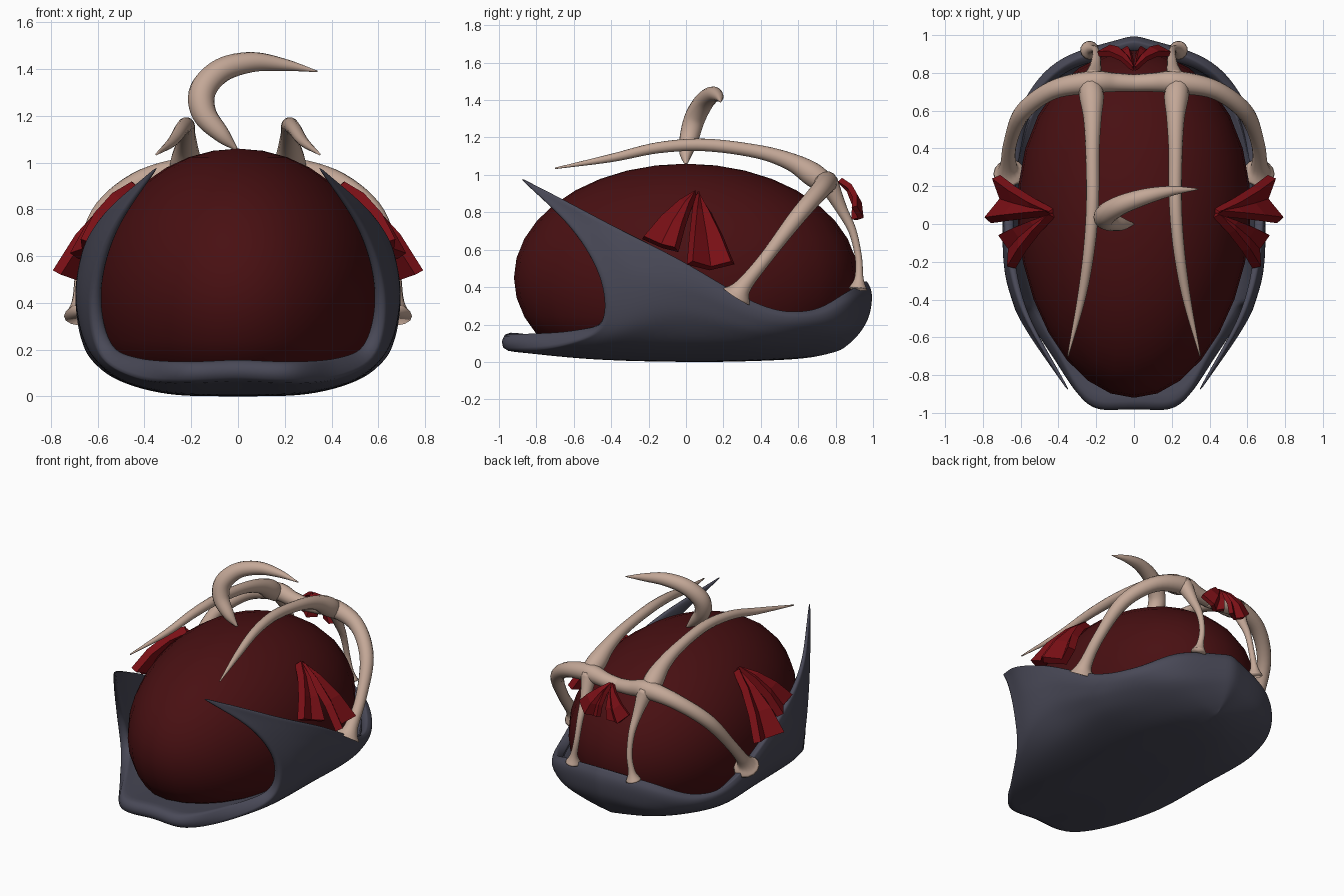
import bpy, bmesh, math
from mathutils import Vector

if "Cube" in bpy.data.objects:
    bpy.data.objects.remove(bpy.data.objects["Cube"])


def material(name, rgb):
    m = bpy.data.materials.new(name)
    m.diffuse_color = (*rgb, 1)
    m.use_nodes = True
    m.node_tree.nodes["Principled BSDF"].inputs["Base Color"].default_value = m.diffuse_color
    return m


SLATE = material("slate", (0.066, 0.066, 0.095))
MAROON = material("dark maroon", (0.065, 0.005, 0.006))
RED = material("red", (0.2, 0.005, 0.008))
BONE = material("bone", (0.55, 0.39, 0.31))


def catmull(pts, n):
    """Smooth curve through points of any dimension."""
    ext = [[2 * a - b for a, b in zip(pts[0], pts[1])], *pts,
           [2 * a - b for a, b in zip(pts[-1], pts[-2])]]
    out = []
    for k in range(1, len(ext) - 2):
        for i in range(n):
            t = i / n
            out.append([0.5 * (2 * b + (c - a) * t + (2 * a - 5 * b + 4 * c - d) * t * t
                               + (3 * b - a - 3 * c + d) * t ** 3)
                        for a, b, c, d in zip(*ext[k - 1:k + 3])])
    return out + [list(pts[-1])]


def mesh_object(name, verts, faces, mat, smooth=True):
    me = bpy.data.meshes.new(name)
    me.from_pydata([tuple(v) for v in verts], [], faces)
    me.materials.append(mat)
    for p in me.polygons:
        p.use_smooth = smooth
    ob = bpy.data.objects.new(name, me)
    bpy.context.collection.objects.link(ob)
    return ob


def grid_faces(rows, cols):
    return [(j * cols + i, (j + 1) * cols + i, (j + 1) * cols + i + 1, j * cols + i + 1)
            for j in range(rows - 1) for i in range(cols - 1)]


def mirror(ob):
    m = ob.modifiers.new("mirror", 'MIRROR')
    m.merge_threshold = 0.002


# hull: sections from the keel out to the rim, front edge first
stations = [
    [(0, -.99, .07), (.24, -.97, .06), (.43, -.72, .08), (.59, -.47, .18),
     (.63, -.46, .43), (.54, -.62, .72), (.335, -.91, 1.0)],
    [(0, -.5, .015), (.28, -.5, .02), (.5, -.42, .075), (.64, -.27, .2),
     (.685, -.25, .42), (.655, -.34, .6), (.59, -.47, .77)],
    [(0, 0, .0), (.3, 0, .01), (.53, 0, .08), (.65, 0, .22),
     (.69, 0, .36), (.695, -.02, .46), (.68, -.05, .56)],
    [(0, .38, .005), (.28, .38, .015), (.5, .38, .07), (.61, .39, .14),
     (.655, .4, .21), (.665, .4, .27), (.65, .4, .31)],
    [(0, .64, .02), (.2, .65, .035), (.36, .67, .08), (.48, .69, .14),
     (.55, .69, .2), (.565, .68, .25), (.54, .66, .28)],
    [(0, .79, .05), (.12, .81, .075), (.23, .84, .12), (.32, .87, .18),
     (.365, .88, .26), (.365, .88, .33), (.33, .86, .38)],
]
stern = [(.84, .07), (.9, .12), (.95, .18), (.985, .25), (1.0, .33), (.995, .39), (.97, .44)]
stations.append([(0, y, z) for y, z in stern])
sections = [catmull(s, 4) for s in stations]
columns = [catmull(list(c), 6) for c in zip(*sections)]
cols, rows = len(columns), len(columns[0])
verts = [columns[i][j] for j in range(rows) for i in range(cols)]
for k, v in enumerate(verts):
    if k % cols == 0 or k // cols == rows - 1:
        v[0] = 0
hull = mesh_object("hull", verts, grid_faces(rows, cols), SLATE)
group = hull.vertex_groups.new(name="thickness")
for k in range(len(verts)):
    s, t = (k % cols) / (cols - 1), (k // cols) / (rows - 1)
    rim = 0.12 + 0.5 * min(1, t * 2)
    f = max(0, (s - 0.3) / 0.7)
    group.add([k], 1 - (1 - rim) * f, 'REPLACE')
mirror(hull)
sol = hull.modifiers.new("wall", 'SOLIDIFY')
sol.thickness, sol.offset = 0.095, -1
sol.vertex_group = "thickness"
hull.modifiers.new("round", 'SUBSURF').levels = 1
hull.modifiers["round"].render_levels = 1

# egg-shaped body resting in the hull
bm = bmesh.new()
bmesh.ops.create_uvsphere(bm, u_segments=28, v_segments=18, radius=1)
for v in bm.verts:
    y = v.co.y * 0.92
    v.co = (v.co.x * 0.615 * (1 + 0.1 * y), y, max(0.1, 0.45 + v.co.z * 0.61))
me = bpy.data.meshes.new("egg_body")
bm.to_mesh(me)
bm.free()
me.materials.append(MAROON)
for p in me.polygons:
    p.use_smooth = True
bpy.context.collection.objects.link(bpy.data.objects.new("egg_body", me))


def tube(name, pts, mirrored=True):
    """Tapered round tube; each point is x, y, z, radius."""
    ring, path = 14, catmull(pts, 6)
    P = [Vector(p[:3]) for p in path]
    verts, side = [], None
    for k, p in enumerate(P):
        d = (P[min(k + 1, len(P) - 1)] - P[max(k - 1, 0)]).normalized()
        if side is None:
            side = d.orthogonal()
        side = (side - d * side.dot(d)).normalized()
        up = d.cross(side)
        r = max(path[k][3], 0.003)
        for i in range(ring):
            a = 2 * math.pi * i / ring
            verts.append(p + side * math.cos(a) * r + up * math.sin(a) * r)
    faces = [(k * ring + i, k * ring + (i + 1) % ring, (k + 1) * ring + (i + 1) % ring,
              (k + 1) * ring + i) for k in range(len(P) - 1) for i in range(ring)]
    faces += [tuple(reversed(range(ring))), tuple(range(len(verts) - ring, len(verts)))]
    ob = mesh_object(name, verts, faces, BONE)
    if mirrored:
        mirror(ob)
        ob.modifiers["mirror"].use_mirror_merge = False
    return ob


# bone frame: cross arch, forward rails, rear struts
tube("cross_arch", [(.66, .27, .35, .085), (.665, .31, .41, .045), (.655, .43, .56, .036),
                    (.59, .59, .77, .045), (.43, .71, .91, .05), (.23, .75, .96, .06),
                    (.1, .75, .94, .05), (-.02, .745, .93, .045)])
tube("forward_rail", [(.24, .77, .93, .05), (.225, .68, 1.0, .065), (.22, .56, 1.07, .048),
                      (.22, .38, 1.125, .037), (.22, .1, 1.16, .034), (.24, -.15, 1.145, .03),
                      (.28, -.4, 1.09, .022), (.35, -.7, 1.035, .004)])
tube("rear_strut", [(.22, .76, .96, .055), (.205, .83, .82, .032), (.2, .89, .7, .022),
                    (.205, .922, .56, .019), (.225, .925, .45, .024), (.235, .92, .39, .05)])

# curled horn on top
tube("curled_horn", [(-.005, 0, 1.055, .006), (-.07, 0, 1.12, .036), (-.145, .02, 1.21, .053),
                     (-.15, .05, 1.31, .057), (-.07, .1, 1.395, .052), (.06, .145, 1.43, .043),
                     (.2, .175, 1.418, .026), (.34, .185, 1.39, .003)], False)


def fan(name, apex, lobes, bulge, thick):
    """Pleated fan: each lobe is a strip of ribs running from the apex to its tips."""
    verts, faces = [], []
    a, b = Vector(apex), Vector(bulge)
    for tips in lobes:
        base = len(verts)
        for tip in tips:
            tip = Vector(tip)
            for f in (0.06, 0.35, 0.68, 1):
                verts.append(a.lerp(tip, f) + b * 4 * f * (1 - f))
        faces += [tuple(base + q for q in face) for face in grid_faces(len(tips), 4)]
    ob = mesh_object(name, verts, faces, RED, False)
    s = ob.modifiers.new("thickness", 'SOLIDIFY')
    s.thickness, s.offset = thick, 0
    mirror(ob)
    ob.modifiers["mirror"].use_mirror_merge = False
    return ob


# red pleated fans at the sides and the rear
fan("side_fan", (.42, .06, .91),
    [[(.73, .25, .53), (.69, .13, .50), (.775, .02, .53)],
     [(.70, -.05, .60), (.645, -.13, .62), (.65, -.23, .665)]], (.02, 0, .035), .05)
fan("rear_fan", (0, .81, .98),
    [[(.03, .93, .77), (.085, .90, .76), (.13, .935, .77), (.19, .9, .83)]], (0, .035, .015), .03)
